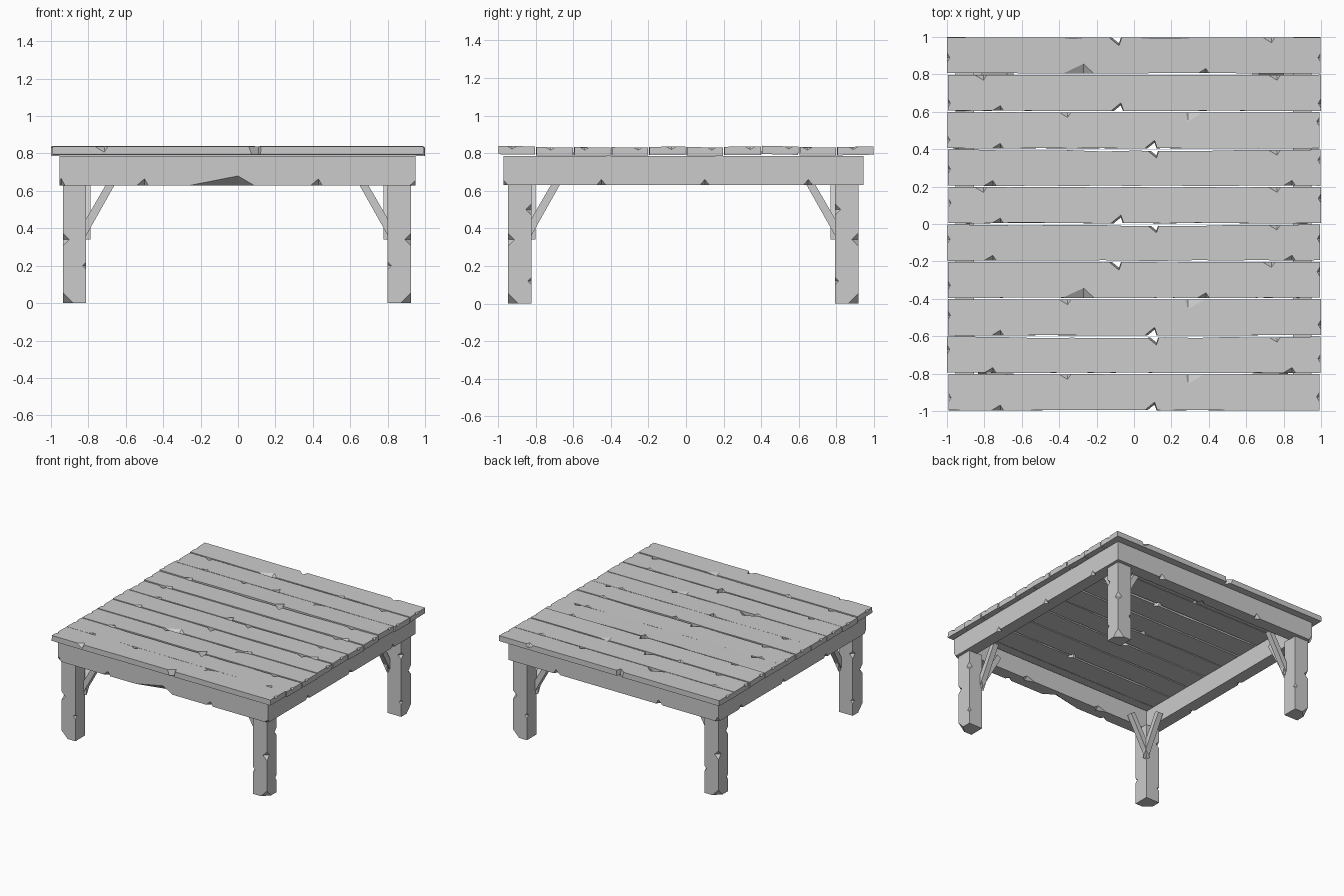
import bpy, bmesh, math, random
from mathutils import Vector, Matrix

random.seed(4)
if "Cube" in bpy.data.objects:
    bpy.data.objects.remove(bpy.data.objects["Cube"])

wood = bpy.data.materials.new("worn grey wood")
GREY = (0.6, 0.6, 0.6, 1)
wood.diffuse_color = GREY
wood.use_nodes = True
wood.node_tree.nodes["Principled BSDF"].inputs["Base Color"].default_value = GREY


def finish(name, bm):
    bmesh.ops.recalc_face_normals(bm, faces=bm.faces)
    mesh = bpy.data.meshes.new(name)
    bm.to_mesh(mesh)
    bm.free()
    mesh.materials.append(wood)
    obj = bpy.data.objects.new(name, mesh)
    bpy.context.collection.objects.link(obj)
    return obj


def box(name, lo, hi):
    lo, hi = Vector(lo), Vector(hi)
    bm = bmesh.new()
    size = Matrix.Diagonal((hi - lo).to_4d())
    bmesh.ops.create_cube(bm, size=1, matrix=Matrix.Translation((lo + hi) / 2) @ size)
    return finish(name, bm)


def carve(obj, chips):
    """Cut diamond chips; each is (centre, half sizes, skew along x)."""
    bm = bmesh.new()
    for centre, half, skew in chips:
        points = []
        for axis in range(3):
            for sign in (-1, 1):
                p = Vector(centre)
                p[axis] += sign * half[axis]
                if axis:
                    p.x += skew
                points.append(bm.verts.new(p))
        bmesh.ops.convex_hull(bm, input=points)
    cutter = finish("chip_cutter", bm)
    cutter.hide_render = True
    mod = obj.modifiers.new("chips", 'BOOLEAN')
    mod.operation, mod.solver, mod.object = 'DIFFERENCE', 'EXACT', cutter
    graph = bpy.context.evaluated_depsgraph_get()
    mesh = bpy.data.meshes.new_from_object(obj.evaluated_get(graph))
    obj.modifiers.clear()
    obj.data = mesh
    bpy.data.objects.remove(cutter)


# Chip kinds: half length, depth into the board, height, skew
KINDS = {
    "big": (0.09, 0.055, 0.03, 0.03),
    "small": (0.035, 0.03, 0.03, 0.015),
    "long": (0.06, 0.055, 0.012, -0.04),
    "through": (0.035, 0.045, 0.15, 0.02),
}
# Chips on each board's lower-y edge and upper-y edge, from front to back
LOW = {"a": [(-0.73, "small"), (0.09, "through")],
       "b": [(-0.77, "small"), (0.83, "small")],
       "c": [(-0.3, "big"), (0.37, "small")],
       "d": [(-0.73, "small"), (-0.09, "through")]}
HIGH = {"e": [(-0.37, "small"), (0.33, "long")],
        "f": [(0.1, "through"), (0.75, "small")],
        "g": [(-0.1, "through"), (0.72, "small")],
        "h": [(-0.82, "small"), (0.75, "small")]}
edges = list(zip("abacbdbada", "efegfhfehg"))
edges[2], edges[9] = ("a", "e"), ("c", "g")
WAVY_SEAMS = (1, 4, 6)

# Tabletop boards
for i, (low, high) in enumerate(edges):
    y0 = -1 + 0.2 * i + 0.003
    y1 = y0 + 0.195
    wave = 0.011 if i in WAVY_SEAMS else 0.003
    xs = [-1 + k / 6 for k in range(13)]
    ends = (-random.uniform(0.99, 1), random.uniform(0.99, 1))
    xs[0], xs[-1] = ends
    lower = [(x, y0 + random.uniform(0, 0.004)) for x in xs]
    upper = [(x, y1 - random.uniform(0.2, 1) * wave * (1 - x * x)) for x in xs]
    bottom = random.choice((0.787, 0.79, 0.793))
    top = bottom + 0.044
    bm = bmesh.new()
    face = bm.faces.new([bm.verts.new((x, y, bottom)) for x, y in lower + upper[::-1]])
    grown = bmesh.ops.extrude_face_region(bm, geom=[face])
    new = [v for v in grown["geom"] if isinstance(v, bmesh.types.BMVert)]
    bmesh.ops.translate(bm, verts=new, vec=(0, 0, top - bottom))
    tilt = Matrix.Rotation(math.radians(random.uniform(-1.4, 1.4)), 3, 'X')
    bmesh.ops.rotate(bm, verts=bm.verts, cent=(0, (y0 + y1) / 2, top), matrix=tilt)
    board = finish(f"top_board_{i + 1}", bm)
    chips = []
    for y, row in ((y0, LOW[low]), (y1, HIGH[high])):
        for x, kind in row:
            length, depth, height, skew = KINDS[kind]
            chips.append(((x, y, top), (length, depth, height), skew))
    # Worn ends
    for side, x in enumerate(ends):
        chips.append(((x, random.uniform(y0 + 0.04, y1 - 0.04), top),
                      (0.015, 0.025, 0.015), 0))
    carve(board, chips)

# Apron frame
X0, X1, Y0, Y1 = -0.955, 0.95, -0.97, 0.945
ZB, ZT, T = 0.63, 0.786, 0.1
front = box("front_apron", (X0, Y0, ZB), (X1, Y0 + T, ZT))
carve(front, [((-0.085, Y0, ZB), (0.17, 0.06, 0.05), 0.085)]
      + [((x, Y0, ZB), (0.03, 0.03, 0.035), 0.01) for x in (-0.51, 0.42, X0, X1)]
      + [((x, Y0 + T, ZB), (0.06, 0.03, 0.025), 0.02) for x in (-0.4, 0.3)])
back = box("back_apron", (X0, Y1 - T, ZB), (X1, Y1, ZT))
carve(back, [((x, y, ZB), (0.03, 0.03, 0.035), 0.01)
             for x, y in ((-0.42, Y1), (0.51, Y1), (0.05, Y1 - T), (X0, Y1))])
for name, x0, outer in (("right_apron", X0, X0), ("left_apron", X1 - T, X1)):
    side = box(name, (x0, Y0 + T, ZB), (x0 + T, Y1 - T, ZT))
    carve(side, [((outer, y, ZB), (0.03, 0.025, 0.03), 0) for y in (-0.45, 0.1, 0.65)])

# Legs with corner braces
CHIPS = [(1, 1, 0.34, 0.035), (-1, 1, 0.2, 0.02), (1, -1, 0.5, 0.03),
         (1, 1, 0.0, 0.055), (-1, -1, 0.45, 0.02), (1, -1, 0.12, 0.02)]
HALF = 0.0625


def brace(name, leg, direction, side):
    """Slanted bar from the leg up behind the apron."""
    d, s = Vector(direction), Vector(side)
    up = Vector((0, 0, 1))
    outline = [(0.05, 0.34), (0.23, 0.66), (0.195, 0.68), (0.05, 0.43)]
    bm = bmesh.new()
    rings = []
    for offset in (0.04, 0.085):
        rings.append([bm.verts.new(leg + d * a + s * offset + up * z) for a, z in outline])
        bm.faces.new(rings[-1])
    for k in range(4):
        n = (k + 1) % 4
        bm.faces.new((rings[0][k], rings[0][n], rings[1][n], rings[1][k]))
    finish(name, bm)


for sx, xname, cx in ((-1, "right", -0.874), (1, "left", 0.863)):
    for sy, yname, cy in ((-1, "front", -0.885), (1, "back", 0.855)):
        label = f"{yname}_{xname}"
        leg = box(f"{label}_leg", (cx - HALF, cy - HALF, 0), (cx + HALF, cy + HALF, 0.635))
        carve(leg, [((cx + sx * ox * HALF, cy + sy * oy * HALF, z), (r, r, r), 0)
                    for ox, oy, z, r in CHIPS])
        base = Vector((cx, cy, 0))
        inward_x, inward_y = (-sx, 0, 0), (0, -sy, 0)
        brace(f"{label}_brace_across", base, inward_x, inward_y)
        brace(f"{label}_brace_along", base, inward_y, inward_x)
